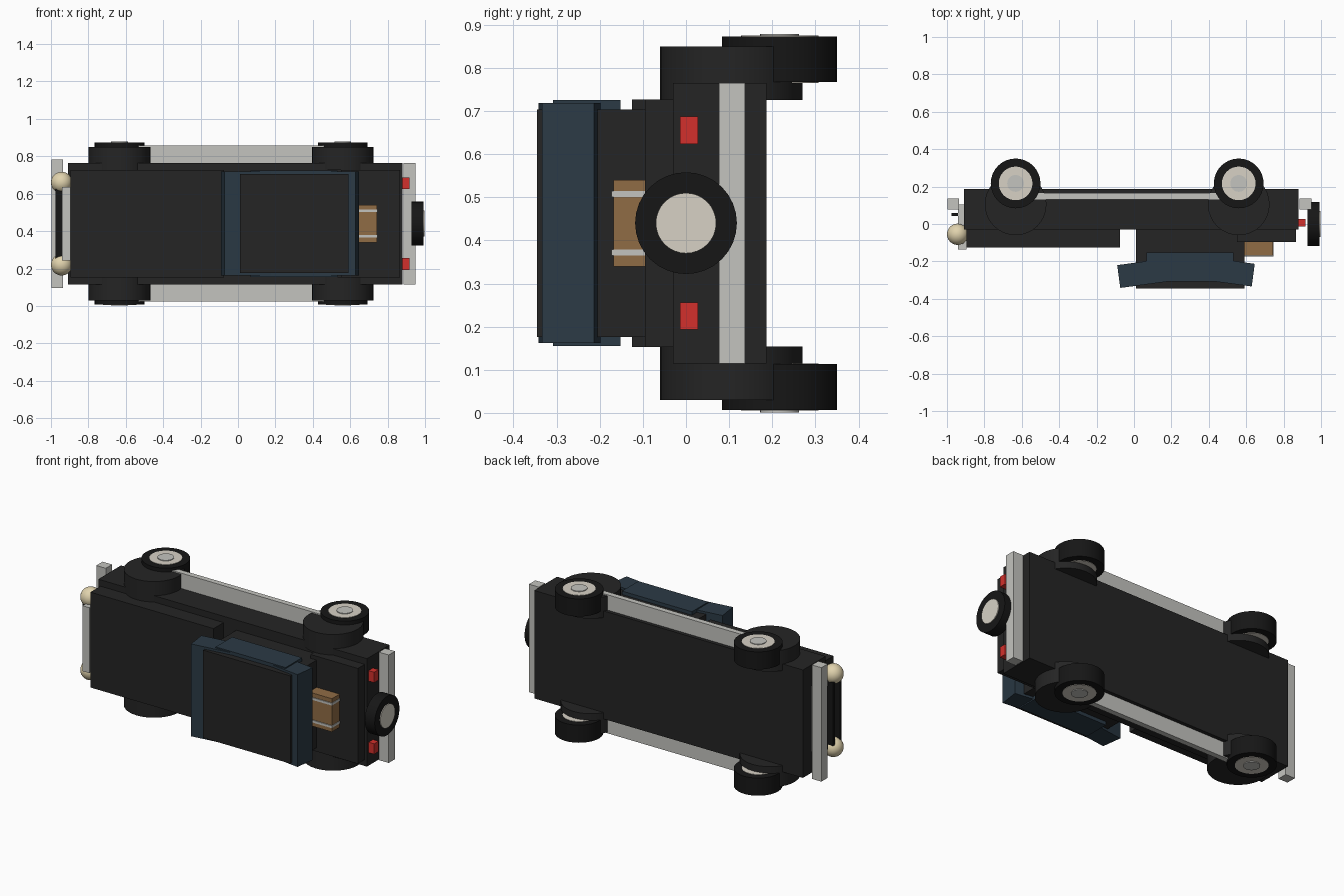
import bpy
from math import radians
from mathutils import Matrix

if "Cube" in bpy.data.objects:
    bpy.data.objects.remove(bpy.data.objects["Cube"])

MID = 0.44  # the car lies on its side: width runs along z, its roof faces -y


def material(name, rgb):
    m = bpy.data.materials.new(name)
    m.diffuse_color = (*rgb, 1)
    m.use_nodes = True
    m.node_tree.nodes["Principled BSDF"].inputs["Base Color"].default_value = m.diffuse_color
    return m


BLACK = material("black_paint", (0.018, 0.018, 0.018))
RUBBER = material("rubber", (0.008, 0.008, 0.008))
GLASS = material("blue_glass", (0.024, 0.042, 0.06))
CHROME = material("chrome", (0.55, 0.55, 0.52))
CREAM = material("cream", (0.68, 0.64, 0.56))
LAMP = material("lamp", (0.75, 0.65, 0.42))
RED = material("red", (0.65, 0.03, 0.025))
LEATHER = material("leather", (0.28, 0.15, 0.06))


def finish(name, mat):
    o = bpy.context.object
    o.name = name
    o.data.materials.append(mat)
    return o


def box(name, x, y, z, mat, turn=0):
    """Box from (min, max) ranges, turned about z by degrees."""
    bpy.ops.mesh.primitive_cube_add(size=1)
    o = finish(name, mat)
    size = [r[1] - r[0] for r in (x, y, z)]
    o.data.transform(Matrix.Diagonal((*size, 1)))
    o.location = [(r[0] + r[1]) / 2 for r in (x, y, z)]
    o.rotation_euler[2] = radians(turn)
    return o


def disc(name, loc, r, depth, mat, along_x=False, sides=32):
    bpy.ops.mesh.primitive_cylinder_add(
        vertices=sides, radius=r, depth=depth, location=loc,
        rotation=(0, radians(90), 0) if along_x else (0, 0, 0))
    o = finish(name, mat)
    bpy.ops.object.shade_smooth_by_angle(angle=radians(30))
    return o


def across(half):
    return (MID - half, MID + half)


# Body, hood, cabin and trunk
box("lower_body", (-0.91, 0.88), (-0.03, 0.187), across(0.325), BLACK)
box("hood", (-0.895, -0.075), (-0.125, -0.03), across(0.287), BLACK)
box("cabin", (0.01, 0.59), (-0.345, -0.03), across(0.264), BLACK)
box("trunk", (0.55, 0.865), (-0.095, -0.03), across(0.287), BLACK)

# Windows: tilted front and rear blocks, plus a side block
box("windshield", (-0.083, 0.237), (-0.321, -0.198), across(0.278), GLASS, 7.7)
box("rear_window", (0.319, 0.639), (-0.313, -0.191), across(0.278), GLASS, -7.7)
box("side_windows", (0.067, 0.533), (-0.308, -0.152), across(0.285), GLASS)

# Bumpers and grille
box("front_bumper", (-0.998, -0.935), (0.077, 0.137), across(0.343), CHROME)
box("rear_bumper", (0.885, 0.95), (0.077, 0.137), across(0.325), CHROME)
box("grille", (-0.942, -0.895), (-0.135, 0.105), across(0.197), CHROME)
for i, y in enumerate((0.05, -0.015, -0.08)):
    box(f"grille_bar_{i}", (-0.975, -0.925), (y - 0.008, y + 0.008), across(0.19), RUBBER)

# Parts mirrored across the car's width
for tag, s in (("left", 1), ("right", -1)):
    def side(a, b):
        return tuple(sorted((MID + s * a, MID + s * b)))

    box(f"running_board_{tag}", (-0.55, 0.48), (0.132, 0.165), side(0.32, 0.417), CHROME)
    box(f"tail_light_{tag}", (0.875, 0.917), (-0.014, 0.028), side(0.184, 0.247), RED)
    bpy.ops.mesh.primitive_uv_sphere_add(segments=24, ring_count=16, radius=0.057,
                                         location=(-0.943, -0.055, MID + s * 0.22))
    finish(f"headlight_{tag}", LAMP)
    bpy.ops.object.shade_smooth_by_angle(angle=radians(30))
    for end, x in (("front", -0.633), ("rear", 0.56)):
        disc(f"{end}_fender_{tag}", (x, 0.105, MID + s * 0.348), 0.165, 0.124, BLACK)
        disc(f"{end}_tire_{tag}", (x, 0.217, MID + s * 0.38), 0.133, 0.106, RUBBER)
        disc(f"{end}_rim_{tag}", (x, 0.217, MID + s * 0.38), 0.09, 0.11, CREAM)
        disc(f"{end}_hubcap_{tag}", (x, 0.217, MID + s * 0.385), 0.045, 0.108, CHROME)

# Spare wheel on the back
disc("spare_tire", (0.96, 0, MID), 0.118, 0.066, RUBBER, True)
disc("spare_rim", (0.963, 0, MID), 0.07, 0.07, CREAM, True)

# Suitcase with two straps on the trunk
box("suitcase", (0.58, 0.743), (-0.168, -0.09), across(0.1), LEATHER)
for i, s in enumerate((-1, 1)):
    z = MID + s * 0.068
    box(f"suitcase_strap_{i}", (0.578, 0.746), (-0.173, -0.088), (z - 0.007, z + 0.007), CHROME)
